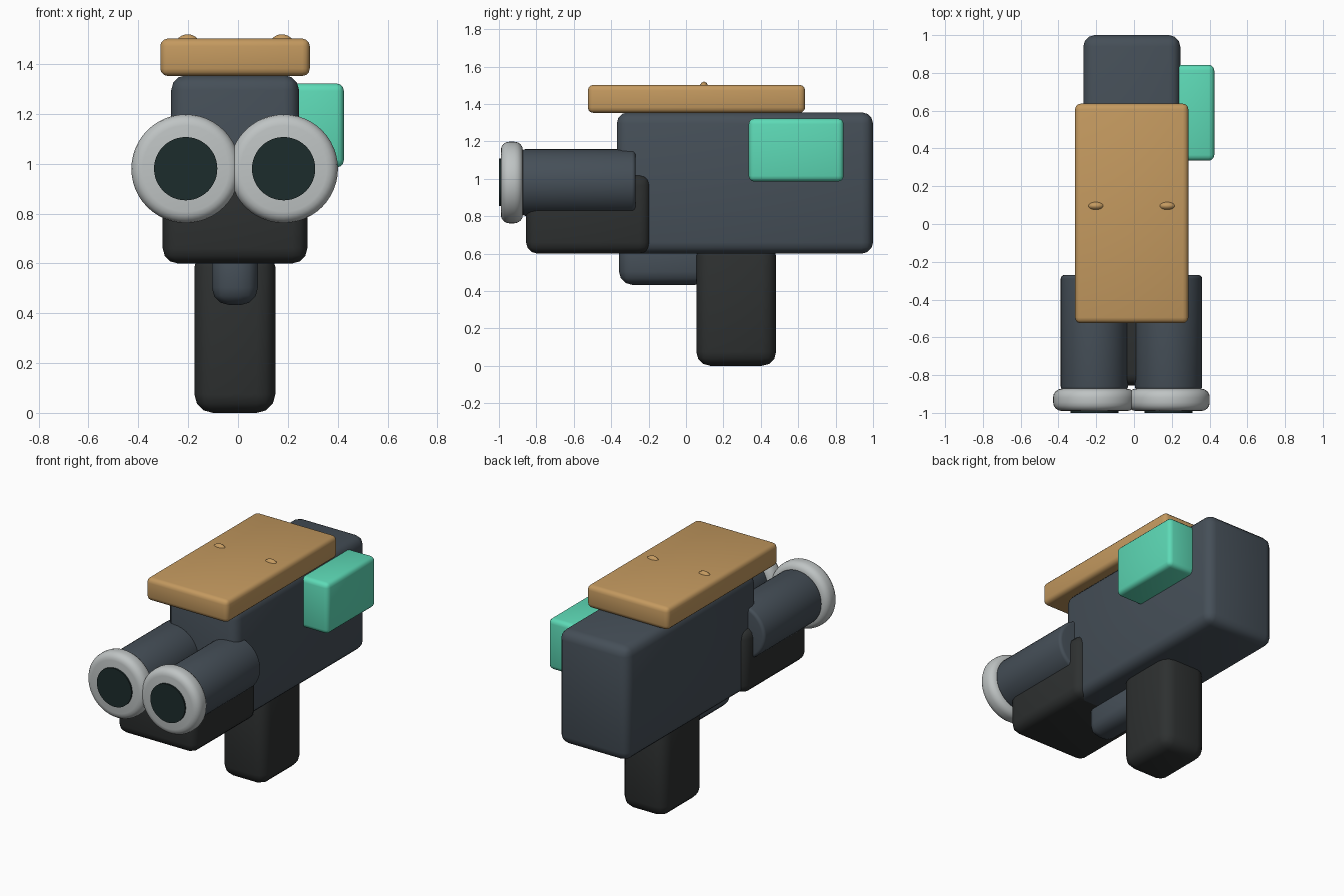
import bpy, math

if "Cube" in bpy.data.objects:
    bpy.data.objects.remove(bpy.data.objects["Cube"])


def material(name, color):
    m = bpy.data.materials.new(name)
    m.diffuse_color = (*color, 1)
    m.use_nodes = True
    m.node_tree.nodes["Principled BSDF"].inputs["Base Color"].default_value = m.diffuse_color
    return m


SLATE = material("slate", (0.060, 0.078, 0.097))
BLACK = material("black", (0.027, 0.030, 0.030))
SILVER = material("silver", (0.52, 0.55, 0.55))
GLASS = material("glass", (0.012, 0.025, 0.025))
WOOD = material("wood", (0.55, 0.32, 0.115))
GREEN = material("green", (0.11, 0.70, 0.47))


def finish(name, mat, bevel=0, segments=3):
    o = bpy.context.object
    o.name = name
    o.data.materials.append(mat)
    bpy.ops.object.transform_apply(location=False, rotation=True, scale=True)
    if bevel:
        b = o.modifiers.new("bevel", 'BEVEL')
        b.width = bevel
        b.segments = segments
        b.limit_method = 'ANGLE'
        b.angle_limit = math.radians(40)
        bpy.ops.object.modifier_apply(modifier=b.name)
    bpy.ops.object.shade_smooth_by_angle(angle=math.radians(40))
    return o


def box(name, mat, x, y, z, bevel, segments=3):
    bpy.ops.mesh.primitive_cube_add(size=1, location=[sum(r) / 2 for r in (x, y, z)])
    bpy.context.object.scale = [r[1] - r[0] for r in (x, y, z)]
    return finish(name, mat, bevel, segments)


def tube(name, mat, x, z, radius, y, bevel=0):
    bpy.ops.mesh.primitive_cylinder_add(vertices=48, radius=radius, depth=y[1] - y[0],
                                        location=(x, sum(y) / 2, z),
                                        rotation=(math.pi / 2, 0, 0))
    return finish(name, mat, bevel, 4)


# Main housing, grip and trigger
box("body", SLATE, (-0.268, 0.245), (-0.37, 1.0), (0.60, 1.355), 0.06)
box("front_block", BLACK, (-0.302, 0.278), (-0.855, -0.19), (0.60, 1.025), 0.06)
box("grip", BLACK, (-0.175, 0.15), (0.055, 0.482), (0.0, 0.66), 0.075)
box("trigger", SLATE, (-0.105, 0.08), (-0.358, 0.12), (0.433, 0.68), 0.07)

# Top plank and side box
box("top_plank", WOOD, (-0.312, 0.288), (-0.525, 0.637), (1.352, 1.502), 0.03)
box("side_box", GREEN, (0.20, 0.425), (0.335, 0.843), (0.985, 1.322), 0.03)

# Twin barrels with rims and lenses
for side, cx in (("left", -0.21), ("right", 0.183)):
    tube(side + "_barrel", SLATE, cx, 0.98, 0.178, (-0.88, -0.27), 0.02)
    tube(side + "_rim", SILVER, cx, 0.98, 0.218, (-0.99, -0.872), 0.045)
    tube(side + "_lens", GLASS, cx, 0.98, 0.127, (-1.0, -0.95))

# Small pegs on the plank
for side, cx in (("left", -0.202), ("right", 0.176)):
    bpy.ops.mesh.primitive_uv_sphere_add(segments=24, ring_count=12, radius=1,
                                         location=(cx, 0.096, 1.475))
    bpy.context.object.scale = (0.05, 0.026, 0.044)
    finish(side + "_peg", WOOD)
